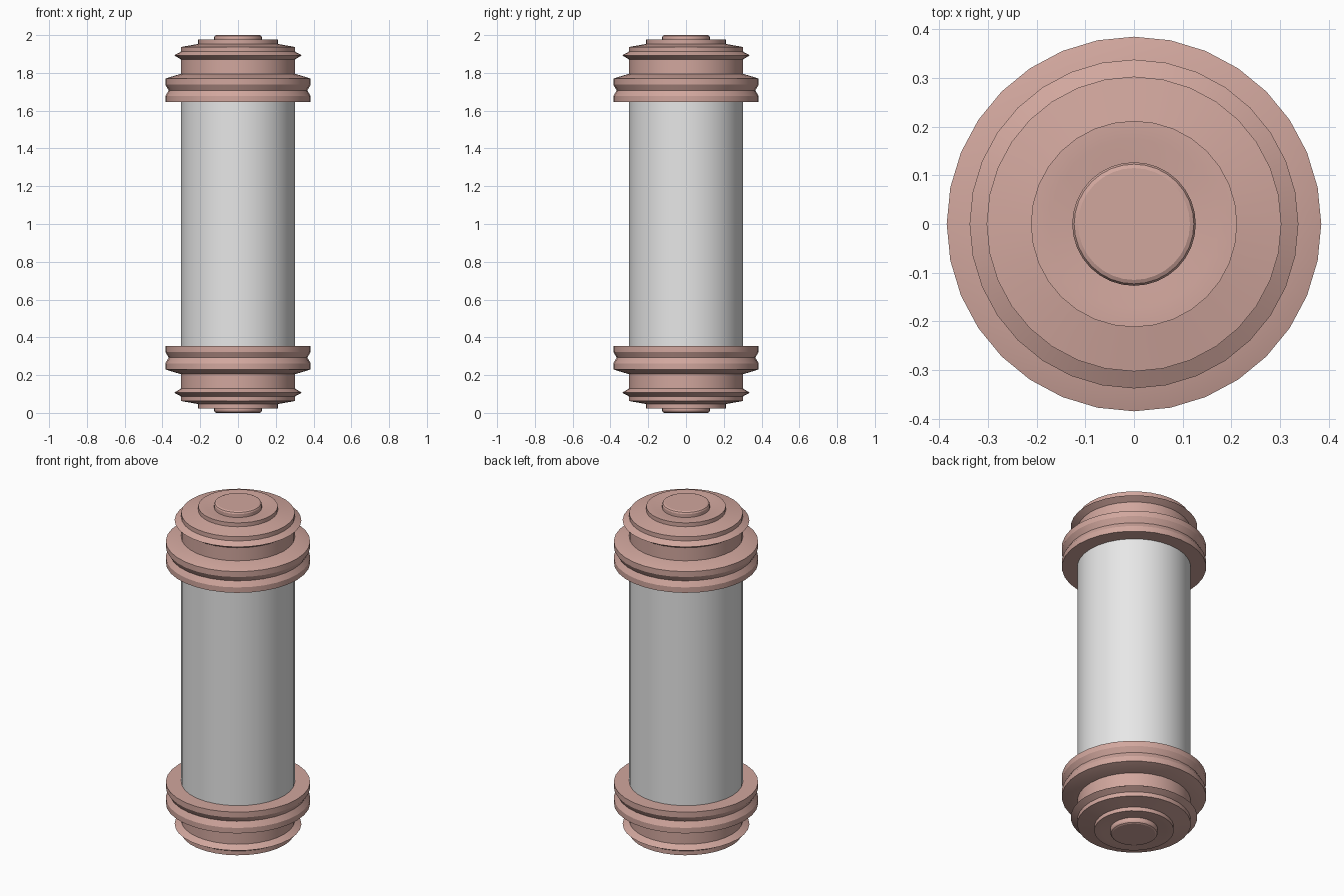
import bpy, bmesh, math

cube = bpy.data.objects.get("Cube")
if cube:
    bpy.data.objects.remove(cube)

SIDES = 32
HEIGHT = 2.0


def material(name, colour):
    mat = bpy.data.materials.new(name)
    mat.use_nodes = True
    mat.diffuse_color = colour
    mat.node_tree.nodes["Principled BSDF"].inputs["Base Color"].default_value = colour
    return mat


def lathe(name, profile, mat, flip=False):
    """Turn an (r, z) profile around the z axis; flip mirrors it top to bottom."""
    bm = bmesh.new()
    verts = [bm.verts.new((r, 0, HEIGHT - z if flip else z)) for r, z in profile]
    edges = [bm.edges.new(pair) for pair in zip(verts, verts[1:])]
    bmesh.ops.spin(bm, geom=verts + edges, cent=(0, 0, 0), axis=(0, 0, 1),
                   angle=math.tau, steps=SIDES, use_duplicate=False)
    bmesh.ops.remove_doubles(bm, verts=bm.verts[:], dist=0.0005)
    bmesh.ops.recalc_face_normals(bm, faces=bm.faces[:])
    mesh = bpy.data.meshes.new(name)
    bm.to_mesh(mesh)
    bm.free()
    mesh.materials.append(mat)
    obj = bpy.data.objects.new(name, mesh)
    bpy.context.collection.objects.link(obj)
    bpy.ops.object.select_all(action="DESELECT")
    obj.select_set(True)
    bpy.context.view_layer.objects.active = obj
    bpy.ops.object.shade_smooth_by_angle(angle=math.radians(25))
    return obj


grey = material("light grey", (0.8, 0.8, 0.8, 1))
copper = material("dusty copper", (0.64, 0.385, 0.34, 1))

# Central tube
lathe("tube", [(0, 0.3), (0.303, 0.3), (0.303, 1.7), (0, 1.7)], grey)

# Profiles of the upper end; the lower end is its mirror image
end_parts = {
    # Wide collar with a V groove around its rim
    "collar": [(0, 1.645), (0.385, 1.645), (0.385, 1.677), (0.367, 1.707),
               (0.385, 1.738), (0.385, 1.77), (0.303, 1.795), (0, 1.795)],
    # Neck, pointed ridge and stepped lid with a shallow dish
    "cap": [(0, 1.78), (0.303, 1.78), (0.303, 1.872), (0.338, 1.893),
            (0.303, 1.912), (0.303, 1.937), (0.212, 1.953), (0.212, 1.976),
            (0.173, 1.976), (0.127, 1.968), (0, 1.968)],
    # Round button in the middle of the lid
    "button": [(0, 1.955), (0.127, 1.955), (0.127, 1.988), (0.123, 1.996),
               (0.115, 2.0), (0, 2.0)],
}
for part, profile in end_parts.items():
    lathe("top_" + part, profile, copper)
    lathe("bottom_" + part, profile, copper, flip=True)
